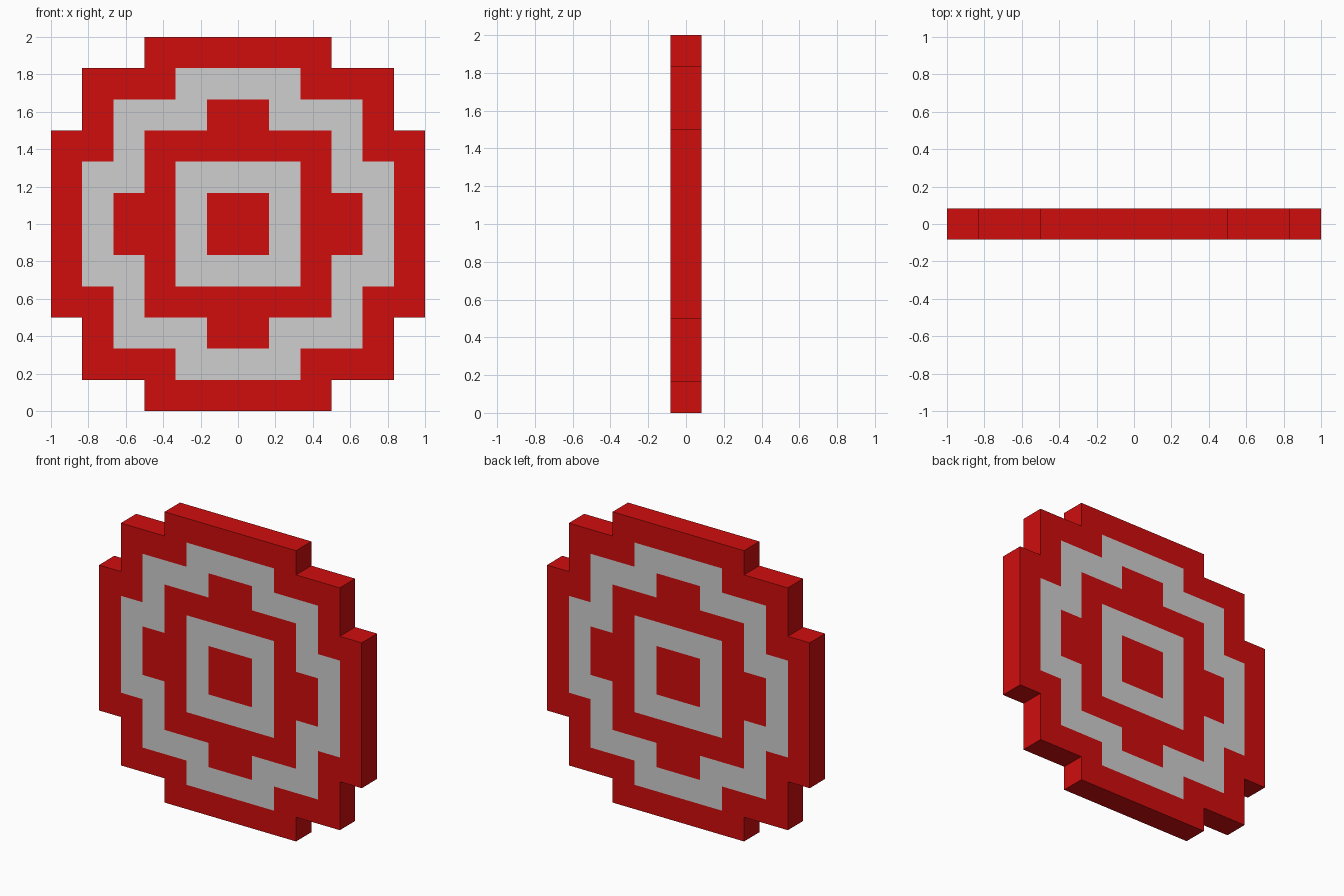
import bpy, bmesh

if "Cube" in bpy.data.objects:
    bpy.data.objects.remove(bpy.data.objects["Cube"])

CELL = 2 / 12          # the target is a 12 x 12 grid, one cell thick
# Upper-left quarter of the pattern (R red, W pale grey, . empty)
QUARTER = ["...RRR",
           ".RRRWW",
           ".RWWWR",
           "RRWRRR",
           "RWWRWW",
           "RWRRWR"]
half = [row + row[::-1] for row in QUARTER]
pattern = half + half[::-1]


def material(name, color):
    m = bpy.data.materials.new(name)
    m.diffuse_color = (*color, 1)
    m.use_nodes = True
    m.node_tree.nodes["Principled BSDF"].inputs["Base Color"].default_value = m.diffuse_color
    return m


red = material("red", (0.63, 0.004, 0.004))
pale = material("pale_grey", (0.62, 0.62, 0.62))

# Front sheet of square cells, coloured by the pattern
bm = bmesh.new()
verts = {}


def vert(c, r):
    if (c, r) not in verts:
        verts[c, r] = bm.verts.new((-1 + c * CELL, -CELL / 2, 2 - r * CELL))
    return verts[c, r]


for r, row in enumerate(pattern):
    for c, key in enumerate(row):
        if key != ".":
            f = bm.faces.new([vert(c, r + 1), vert(c + 1, r + 1),
                              vert(c + 1, r), vert(c, r)])
            f.material_index = int(key == "W")

# Thicken to the back: copy the sheet, then wall in the stepped outline
front = bm.faces[:]
rim = [e for e in bm.edges if e.is_boundary]
copy = bmesh.ops.duplicate(bm, geom=bm.verts[:] + bm.edges[:] + front)
back = [g for g in copy["geom"] if isinstance(g, bmesh.types.BMFace)]
bmesh.ops.translate(bm, vec=(0, CELL, 0),
                    verts=list({v for f in back for v in f.verts}))
bmesh.ops.reverse_faces(bm, faces=back)
twin = copy["vert_map"]
for e in rim:
    a, b = e.verts
    bm.faces.new([a, b, twin[b], twin[a]]).material_index = 0
bmesh.ops.recalc_face_normals(bm, faces=bm.faces[:])

mesh = bpy.data.meshes.new("target_board")
bm.to_mesh(mesh)
bm.free()
mesh.materials.append(red)
mesh.materials.append(pale)
board = bpy.data.objects.new("target_board", mesh)
bpy.context.collection.objects.link(board)
